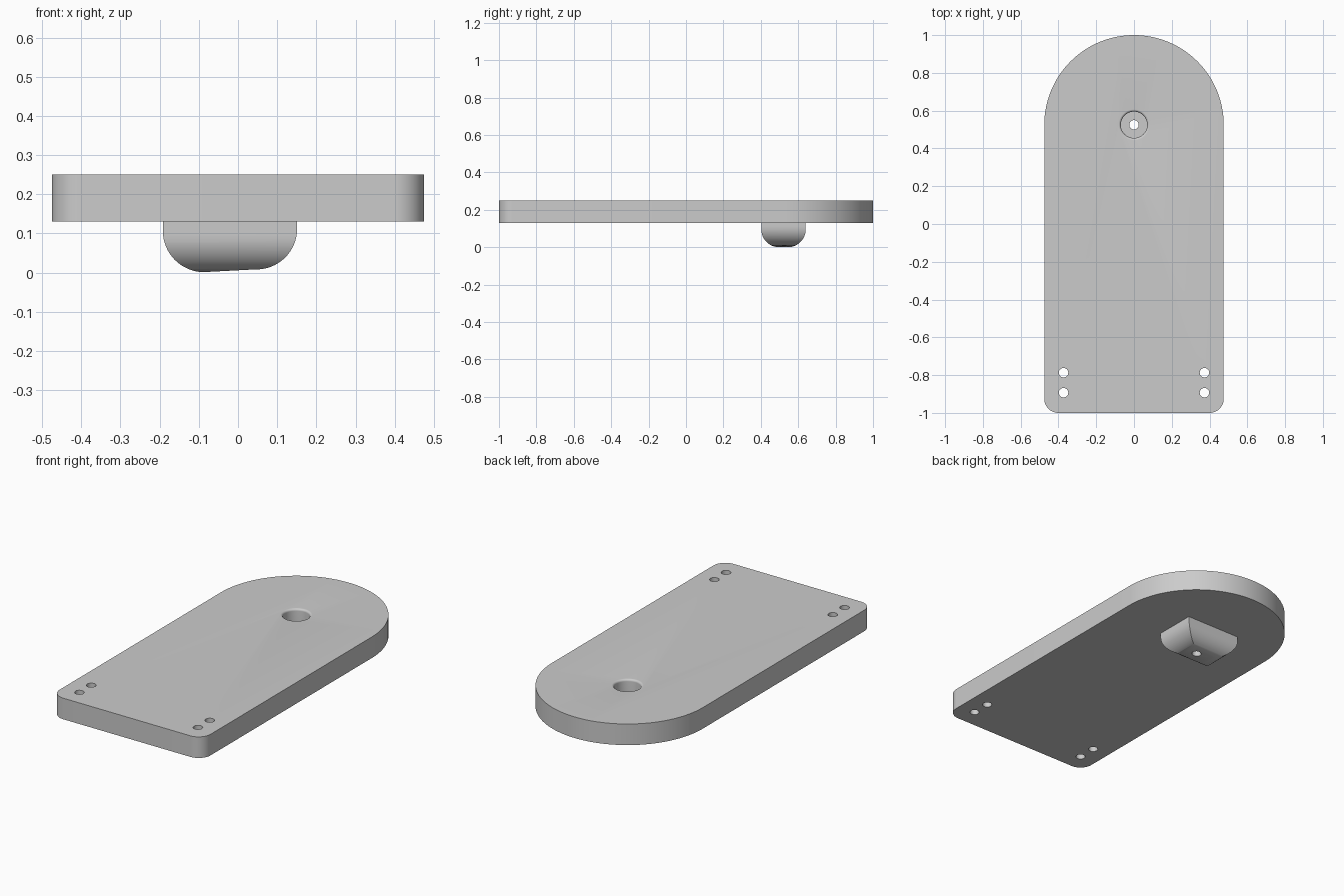
import bpy
import bmesh
from math import cos, sin, pi, radians
from mathutils import Matrix, Vector

cube = bpy.data.objects.get("Cube")
if cube:
    bpy.data.objects.remove(cube, do_unlink=True)

GREY = (0.6, 0.6, 0.6, 1)
grey = bpy.data.materials.new("plain grey")
grey.use_nodes = True
grey.diffuse_color = GREY
grey.node_tree.nodes["Principled BSDF"].inputs["Base Color"].default_value = GREY

BOTTOM, TOP = 0.13, 0.25
HALF_W = 0.475
PIVOT = 0.525


def arc(cx, cy, r, start, end, steps=16):
    angles = [radians(start + (end - start) * i / steps) for i in range(steps + 1)]
    return [(cx + r * cos(a), cy + r * sin(a)) for a in angles]


def prism(name, outline, place, depth):
    """Extrude a 2D outline, placed in space by a function, along a vector."""
    bm = bmesh.new()
    face = bm.faces.new([bm.verts.new(place(u, v)) for u, v in outline])
    extruded = bmesh.ops.extrude_face_region(bm, geom=[face])["geom"]
    verts = [g for g in extruded if isinstance(g, bmesh.types.BMVert)]
    bmesh.ops.translate(bm, verts=verts, vec=Vector(depth))
    return finish(name, bm)


def lathe(name, profile, x, y, steps=48):
    """Spin a radius and height profile round a vertical axis."""
    bm = bmesh.new()
    verts = [bm.verts.new((r, 0, z)) for r, z in profile]
    edges = [bm.edges.new(pair) for pair in zip(verts, verts[1:])]
    bmesh.ops.spin(bm, geom=verts + edges, cent=(0, 0, 0), axis=(0, 0, 1),
                   angle=2 * pi, steps=steps)
    bmesh.ops.remove_doubles(bm, verts=bm.verts, dist=0.0001)
    bmesh.ops.transform(bm, matrix=Matrix.Translation((x, y, 0)), verts=bm.verts)
    return finish(name, bm)


def finish(name, bm):
    bmesh.ops.recalc_face_normals(bm, faces=bm.faces)
    mesh = bpy.data.meshes.new(name)
    bm.to_mesh(mesh)
    bm.free()
    mesh.materials.append(grey)
    obj = bpy.data.objects.new(name, mesh)
    bpy.context.collection.objects.link(obj)
    return obj


def combine(obj, other, operation):
    """Apply a boolean and remove the helper."""
    mod = obj.modifiers.new("boolean", "BOOLEAN")
    mod.operation = operation
    mod.solver = "EXACT"
    mod.object = other
    bpy.context.view_layer.objects.active = obj
    bpy.ops.object.modifier_apply(modifier=mod.name)
    bpy.data.objects.remove(other, do_unlink=True)


# Plate: round back end, small rounded front corners
corner = 0.075
outline = arc(0, PIVOT, HALF_W, 0, 180, 64)
outline += arc(-HALF_W + corner, -1 + corner, corner, 180, 270)
outline += arc(HALF_W - corner, -1 + corner, corner, 270, 360)
plate = prism("mounting_plate", outline, lambda u, v: (u, v, BOTTOM),
              (0, 0, TOP - BOTTOM))

# Boss under the plate: two rounded profiles crossed, leaving mitred corners
inside = 0.19
front = [(-0.192, inside)] + arc(-0.086, 0.107, 0.106, 180, 268)
front += arc(0.047, 0.112, 0.104, 268, 360) + [(0.151, inside)]
side = [(0.403, inside)] + arc(0.498, 0.095, 0.095, 180, 270)
side += arc(0.545, 0.095, 0.095, 270, 360) + [(0.64, inside)]
boss = prism("boss", front, lambda u, v: (u, 0.3, v), (0, 0.45, 0))
crossing = prism("boss_side", side, lambda u, v: (-0.4, u, v), (0.8, 0, 0))
combine(boss, crossing, "INTERSECT")
combine(plate, boss, "UNION")

# Recessed pivot hole with a softened rim
rim, bore, soft = 0.082, 0.07, 0.012
profile = [(0, -0.1), (0.025, -0.1), (0.025, 0.12), (bore, 0.12)]
profile += arc(rim, TOP - soft, soft, 180, 90, 8)
profile += [(rim, TOP + 0.1), (0, TOP + 0.1)]
combine(plate, lathe("pivot_cutter", profile, 0, PIVOT), "DIFFERENCE")

# Four screw holes at the front corners
for x in (-0.373, 0.373):
    for y in (-0.787, -0.893):
        hole = [(0, 0), (0.025, 0), (0.025, 0.4), (0, 0.4)]
        combine(plate, lathe("screw_cutter", hole, x, y, 32), "DIFFERENCE")

# Smooth the curved walls and keep the edges crisp
bpy.ops.object.select_all(action="DESELECT")
plate.select_set(True)
bpy.context.view_layer.objects.active = plate
bpy.ops.object.shade_smooth_by_angle(angle=radians(30))
